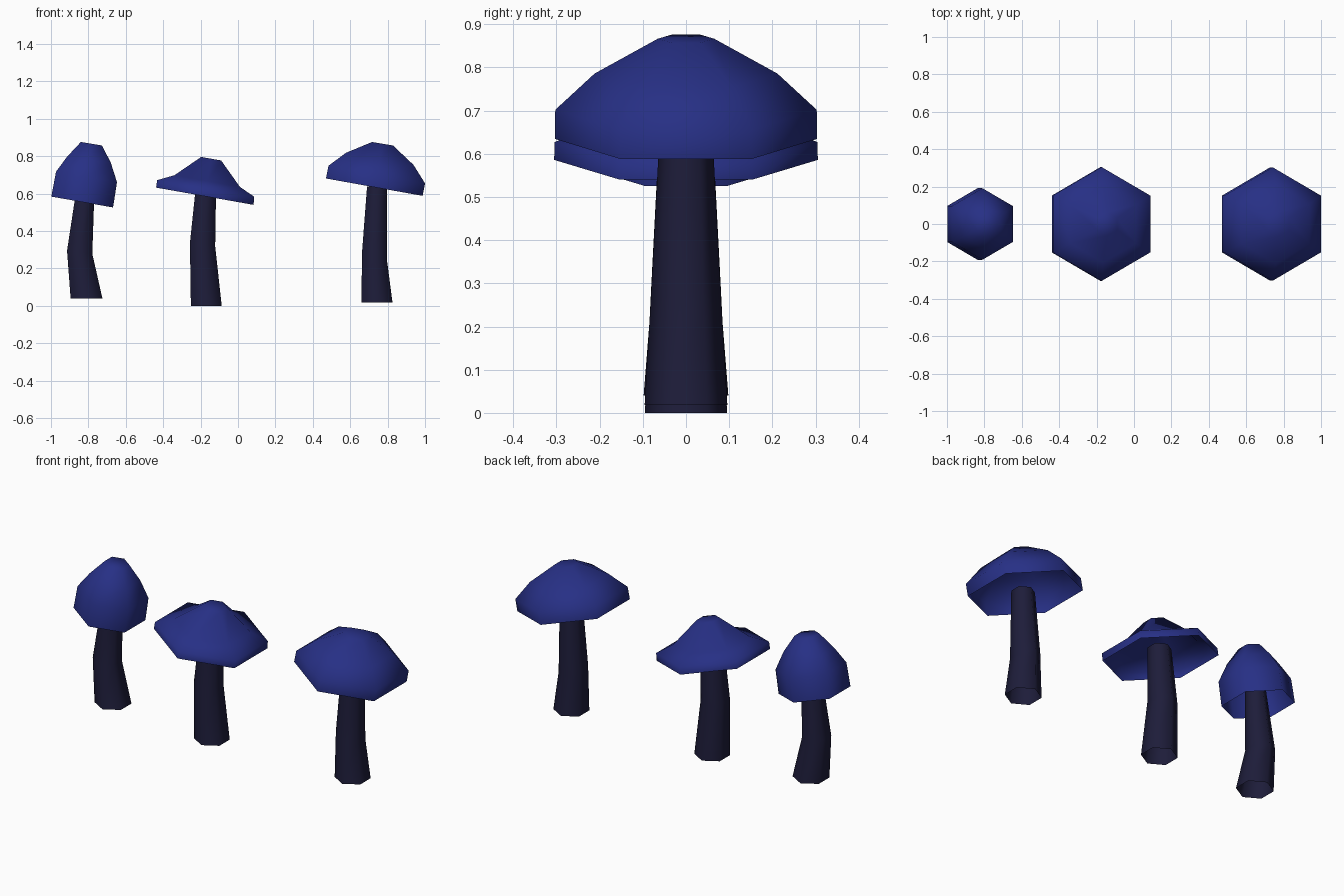
import bpy, bmesh, math
from mathutils import Vector

if "Cube" in bpy.data.objects:
    bpy.data.objects.remove(bpy.data.objects["Cube"])

def material(name, rgb):
    m = bpy.data.materials.new(name)
    m.diffuse_color = (*rgb, 1)
    m.use_nodes = True
    m.node_tree.nodes["Principled BSDF"].inputs["Base Color"].default_value = m.diffuse_color
    return m

BLUE = material("cap blue", (0.020, 0.029, 0.235))
DARK = material("stem dark violet", (0.0125, 0.012, 0.042))

def ring(bm, xl, zl, xr, zr):
    """Tilted hexagon given the left and right edges seen from the front."""
    l, r = Vector((xl, 0, zl)), Vector((xr, 0, zr))
    c, u = (l + r) / 2, (r - l) / 2 / math.cos(math.pi / 6)
    v = Vector((0, u.length, 0))
    return [bm.verts.new(c + u * math.cos(a) + v * math.sin(a))
            for a in (math.radians(30 + 60 * k) for k in range(6))]

def loft(name, sections, mat, close_top):
    """Open-bottomed shell through the sections, faces pointing outward."""
    bm = bmesh.new()
    rings = [ring(bm, *s) for s in sections]
    for a, b in zip(rings, rings[1:]):
        for k in range(6):
            j = (k + 1) % 6
            bm.faces.new((a[k], a[j], b[j], b[k]))
    if close_top:
        bm.faces.new(rings[-1])
    me = bpy.data.meshes.new(name)
    bm.to_mesh(me)
    bm.free()
    me.materials.append(mat)
    ob = bpy.data.objects.new(name, me)
    bpy.context.collection.objects.link(ob)
    bpy.ops.object.select_all(action='DESELECT')
    bpy.context.view_layer.objects.active = ob
    ob.select_set(True)
    bpy.ops.object.shade_smooth_by_angle(angle=math.radians(80))

# Sections from bottom to top: (left x, left z, right x, right z)
mushrooms = {
    "tall": (
        [(-.895, .04, -.725, .04), (-.914, .295, -.779, .278), (-.863, .63, -.767, .63)],
        [(-.998, .584, -.668, .526), (-.973, .717, -.647, .661),
         (-.914, .797, -.68, .765), (-.84, .876, -.727, .857)]),
    "flat": (
        [(-.252, 0, -.087, 0), (-.257, .337, -.122, .318), (-.225, .64, -.117, .64)],
        [(-.438, .632, .083, .54), (-.432, .672, .087, .583),
         (-.34, .698, .01, .636), (-.197, .796, -.09, .777)]),
    "round": (
        [(.66, .018, .826, .018), (.663, .285, .797, .24), (.69, .638, .797, .638)],
        [(.47, .681, .987, .588), (.484, .749, 1.0, .655),
         (.577, .818, .938, .754), (.717, .876, .829, .857)]),
}

for kind, (stem, cap) in mushrooms.items():
    loft(kind + "_mushroom_stem", stem, DARK, False)   # open tube
    loft(kind + "_mushroom_cap", cap, BLUE, True)      # hollow cap
